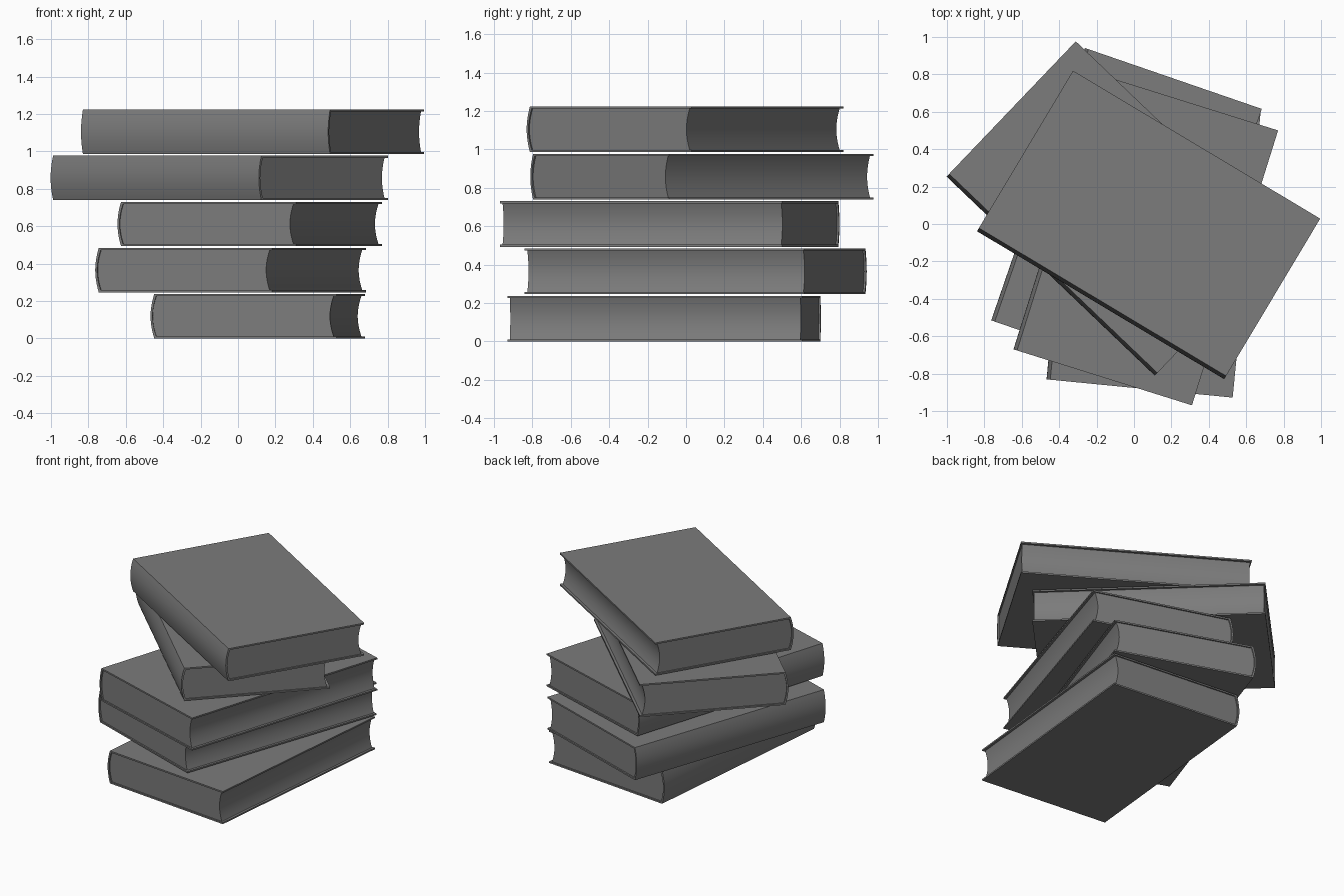
import bpy
import bmesh
import math

cube = bpy.data.objects.get("Cube")
if cube:
    bpy.data.objects.remove(cube, do_unlink=True)

# One grey cloth colour for everything
grey = bpy.data.materials.new("book grey")
grey.use_nodes = True
GREY = (0.2, 0.2, 0.2, 1)
grey.diffuse_color = GREY
grey.node_tree.nodes["Principled BSDF"].inputs["Base Color"].default_value = GREY

LENGTH, WIDTH, THICK, BOARD = 1.54, 1.0, 0.237, 0.011
PITCH = 0.2465
BULGE = 0.02
STEPS = 12


def arc(y, depth, z0, z1):
    """Shallow curve from z0 to z1, pushed toward the spine by depth."""
    points = []
    for i in range(STEPS + 1):
        t = i / STEPS
        points.append((y - depth * math.sin(math.pi * t) ** 0.9, z0 + (z1 - z0) * t))
    return points


def extrude_profile(name, profile, length):
    """Extrude a (y, z) outline along x, centred."""
    bm = bmesh.new()
    face = bm.faces.new([bm.verts.new((-length / 2, y, z)) for y, z in profile])
    moved = bmesh.ops.extrude_face_region(bm, geom=[face])["geom"]
    verts = [v for v in moved if isinstance(v, bmesh.types.BMVert)]
    bmesh.ops.translate(bm, verts=verts, vec=(length, 0, 0))
    bmesh.ops.recalc_face_normals(bm, faces=bm.faces)
    mesh = bpy.data.meshes.new(name)
    bm.to_mesh(mesh)
    bm.free()
    mesh.materials.append(grey)
    obj = bpy.data.objects.new(name, mesh)
    bpy.context.collection.objects.link(obj)
    bpy.ops.object.select_all(action="DESELECT")
    obj.select_set(True)
    bpy.context.view_layer.objects.active = obj
    bpy.ops.object.shade_smooth_by_angle(angle=math.radians(30))
    return obj


def make_book(label, x, y, z, degrees):
    fore = WIDTH / 2
    back = -fore + BULGE
    top = THICK - BOARD
    # Case: two boards joined by a rounded spine
    case = ([(fore, 0)] + arc(back, BULGE, 0, THICK) + [(fore, THICK), (fore, top)]
            + arc(back + BOARD, BULGE, top, BOARD) + [(fore, BOARD)])
    # Page block: rounded back, hollow fore edge, set in from the case
    pages = (arc(back + BOARD, BULGE, BOARD, top)
             + arc(fore - 0.017, BULGE, top, BOARD))
    for part, profile, length in (("cover", case, LENGTH),
                                  ("pages", pages, LENGTH - 0.02)):
        obj = extrude_profile(f"{label}_{part}", profile, length)
        obj.location = (x, y, z)
        obj.rotation_euler.z = math.radians(degrees)


# Stack from bottom to top: centre x, centre y, turn
stack = [
    ("bottom_book", 0.105, -0.113, -95.6),
    ("second_book", -0.04, 0.05, -109.0),
    ("middle_book", 0.063, -0.085, -107.4),
    ("fourth_book", -0.10, 0.083, -43.7),
    ("top_book", 0.078, -0.005, -30.9),
]
for level, (label, x, y, turn) in enumerate(stack):
    make_book(label, x, y, level * PITCH, turn)
